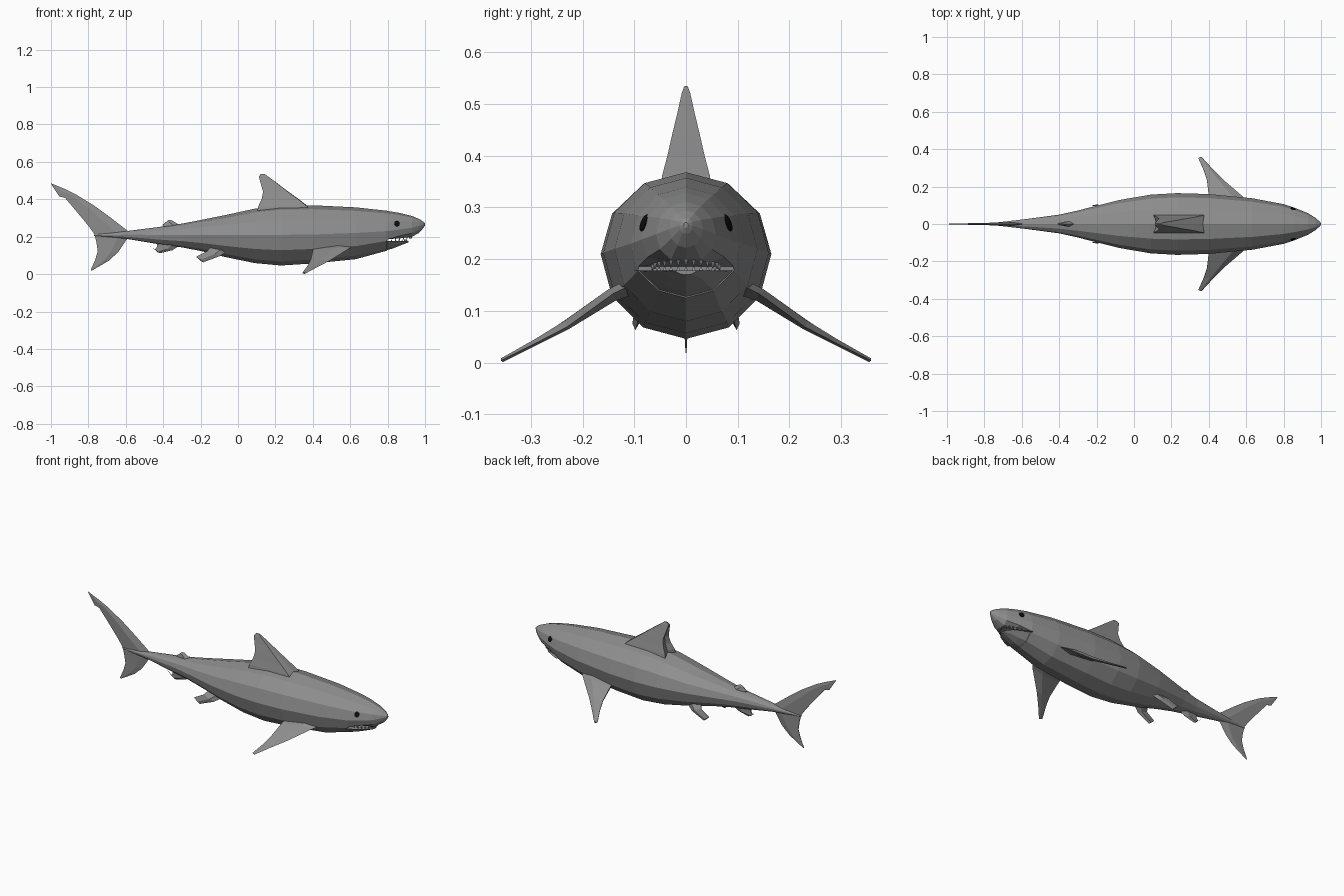
import bpy, bmesh, math
from mathutils import Vector


def material(name, c):
    m = bpy.data.materials.new(name)
    m.diffuse_color = (c, c, c, 1)
    return m


GREY = material("slate grey", 0.27)
BLACK = material("eye black", 0.004)


def finish(bm, name, mat):
    bmesh.ops.remove_doubles(bm, verts=bm.verts, dist=0.0002)
    bmesh.ops.recalc_face_normals(bm, faces=bm.faces)
    mesh = bpy.data.meshes.new(name)
    bm.to_mesh(mesh)
    bm.free()
    mesh.materials.append(mat)
    obj = bpy.data.objects.new(name, mesh)
    bpy.context.collection.objects.link(obj)
    return obj


def loft(name, rings, mat=GREY):
    """Skin a list of equal-length point rings and cap both ends."""
    bm = bmesh.new()
    rows = [[bm.verts.new(p) for p in ring] for ring in rings]
    n = len(rows[0])
    for a, b in zip(rows, rows[1:]):
        for i in range(n):
            j = (i + 1) % n
            bm.faces.new((a[i], a[j], b[j], b[i]))
    bm.faces.new(rows[0])
    bm.faces.new(rows[-1])
    return finish(bm, name, mat)


def body_ring(x, top, mid, bottom, half, low=-9, high=9):
    """Twelve-sided section, optionally cut flat below or above."""
    ring = []
    for i in range(12):
        a = i * math.tau / 12
        s = math.sin(a)
        z = mid + s * ((top - mid) if s > 0 else (mid - bottom))
        ring.append((x, half * math.cos(a), min(max(z, low), high)))
    return ring


def fin(name, stations, normal, side=1):
    """Stations are (leading point, trailing point, half thickness)."""
    n = Vector(normal)
    rings = []
    for lead, trail, t in stations:
        a, b = Vector(lead), Vector(trail)
        m = a.lerp(b, 0.35)
        ring = [a, m + n * t, b + n * t * 0.3, b - n * t * 0.3, m - n * t]
        rings.append([(p.x, p.y * side, p.z) for p in ring])
    return loft(name, rings)


# Body and snout: x, top, widest height, bottom, half width
loft("body", [body_ring(*r) for r in [
    (-0.77, 0.212, 0.209, 0.205, 0.004),
    (-0.58, 0.232, 0.211, 0.186, 0.026),
    (-0.40, 0.255, 0.210, 0.156, 0.050),
    (-0.30, 0.270, 0.210, 0.143, 0.072),
    (-0.20, 0.289, 0.210, 0.124, 0.098),
    (-0.08, 0.313, 0.210, 0.094, 0.128),
    (0.09, 0.350, 0.210, 0.059, 0.157),
    (0.23, 0.366, 0.210, 0.046, 0.165),
    (0.40, 0.368, 0.212, 0.057, 0.160),
    (0.63, 0.357, 0.220, 0.080, 0.138),
    (0.795, 0.339, 0.230, 0.125, 0.107),
    (0.80, 0.338, 0.230, 0.125, 0.106, 0.186),
    (0.86, 0.328, 0.238, 0.170, 0.086, 0.192),
    (0.93, 0.311, 0.248, 0.190, 0.058, 0.199),
    (0.97, 0.294, 0.258, 0.222, 0.033),
    (0.993, 0.279, 0.265, 0.249, 0.013),
    (1.0, 0.271, 0.266, 0.261, 0.004)]])

# Lower jaw
loft("lower_jaw", [body_ring(x, top, mid, bot, half, high=0.178) for x, top, mid, bot, half in [
    (0.79, 0.33, 0.230, 0.126, 0.107),
    (0.83, 0.33, 0.215, 0.138, 0.088),
    (0.88, 0.33, 0.195, 0.158, 0.058),
    (0.912, 0.30, 0.179, 0.170, 0.020)]])

# Teeth along both jaws
bm = bmesh.new()
for lip, depth, wide, reach, h in ((0.199, 0.82, 0.066, 0.108, -0.014),
                                   (0.177, 0.80, 0.066, 0.102, 0.011)):
    for i in range(13):
        a = math.radians(-78 + 13 * i)
        x, y = depth + reach * math.cos(a), wide * math.sin(a)
        z = lip - (0.010 * (1 - math.cos(a)) if h < 0 else 0)
        base = [bm.verts.new((x + dx, y + dy, z)) for dx, dy in
                ((-0.004, -0.004), (0.004, -0.004), (0.004, 0.004), (-0.004, 0.004))]
        tip = bm.verts.new((x - 0.003, y, z + h))
        bm.faces.new(base)
        for k in range(4):
            bm.faces.new((base[k], base[(k + 1) % 4], tip))
finish(bm, "teeth", GREY)

# Main dorsal fin: height, rear x, front x, half width
loft("dorsal_fin", [[(f, -w, z), (f + w * 0.1, 0, z), (f, w, z),
                     (r, w, z), (r + w * 0.35, 0, z), (r, -w, z)] for z, r, f, w in [
    (0.335, 0.103, 0.385, 0.050),
    (0.362, 0.108, 0.370, 0.046),
    (0.400, 0.126, 0.322, 0.036),
    (0.440, 0.134, 0.268, 0.027),
    (0.490, 0.120, 0.203, 0.015),
    (0.522, 0.111, 0.160, 0.008),
    (0.535, 0.122, 0.143, 0.003)]])

# Small rear dorsal fin and anal fin
fin("rear_dorsal_fin", [((-0.30, 0, 0.25), (-0.40, 0, 0.235), 0.017),
                        ((-0.325, 0, 0.27), (-0.40, 0, 0.257), 0.014),
                        ((-0.355, 0, 0.288), (-0.402, 0, 0.265), 0.007),
                        ((-0.372, 0, 0.290), (-0.408, 0, 0.258), 0.003)], (0, 1, 0))
fin("anal_fin", [((-0.31, 0, 0.155), (-0.43, 0, 0.17), 0.016),
                 ((-0.35, 0, 0.128), (-0.435, 0, 0.143), 0.010),
                 ((-0.415, 0, 0.112), (-0.445, 0, 0.132), 0.004),
                 ((-0.43, 0, 0.117), (-0.47, 0, 0.152), 0.002)], (0, 1, 0))

# Tail fin, from upper tip to lower tip
fin("tail_fin", [((-1.0, 0, 0.486), (-0.995, 0, 0.474), 0.001),
                 ((-0.93, 0, 0.457), (-0.955, 0, 0.415), 0.003),
                 ((-0.87, 0, 0.428), (-0.925, 0, 0.408), 0.004),
                 ((-0.77, 0, 0.367), (-0.855, 0, 0.325), 0.006),
                 ((-0.685, 0, 0.305), (-0.795, 0, 0.252), 0.008),
                 ((-0.585, 0, 0.228), (-0.767, 0, 0.212), 0.009),
                 ((-0.594, 0, 0.187), (-0.757, 0, 0.170), 0.008),
                 ((-0.64, 0, 0.118), (-0.750, 0, 0.122), 0.006),
                 ((-0.69, 0, 0.072), (-0.764, 0, 0.075), 0.004),
                 ((-0.783, 0, 0.018), (-0.787, 0, 0.024), 0.001)], (0, 1, 0))

# Paired fins and eyes
for side, tag in ((-1, "right"), (1, "left")):
    fin(tag + "_pectoral_fin", [
        ((0.640, 0.085, 0.160), (0.41, 0.085, 0.150), 0.018),
        ((0.590, 0.140, 0.134), (0.40, 0.150, 0.124), 0.013),
        ((0.485, 0.230, 0.069), (0.39, 0.235, 0.078), 0.009),
        ((0.425, 0.290, 0.038), (0.374, 0.285, 0.046), 0.006),
        ((0.362, 0.358, 0.004), (0.344, 0.352, 0.006), 0.004)],
        (0, 0.5, 0.86), side)
    fin(tag + "_pelvic_fin", [
        ((-0.06, 0.070, 0.120), (-0.15, 0.070, 0.140), 0.012),
        ((-0.10, 0.088, 0.095), (-0.165, 0.090, 0.122), 0.010),
        ((-0.187, 0.098, 0.063), (-0.223, 0.099, 0.093), 0.006)],
        (0, 0.9, 0.4), side)
    # Eye: flat hexagonal plate lying on the cheek
    out = Vector((0.30, 0.87, 0.36)).normalized()
    along = (Vector((1, 0, 0)) - out * out.x).normalized()
    up = along.cross(out)
    centre = Vector((0.85, 0.080, 0.270))
    rings = []
    for d, r in ((-0.004, 0.017), (0.003, 0.017), (0.005, 0.011)):
        pts = [centre + out * d + along * r * 0.9 * math.cos(a) + up * r * math.sin(a)
               for a in (k * math.tau / 8 for k in range(8))]
        rings.append([(p.x, p.y * side, p.z) for p in pts])
    loft(tag + "_eye", rings, BLACK)
